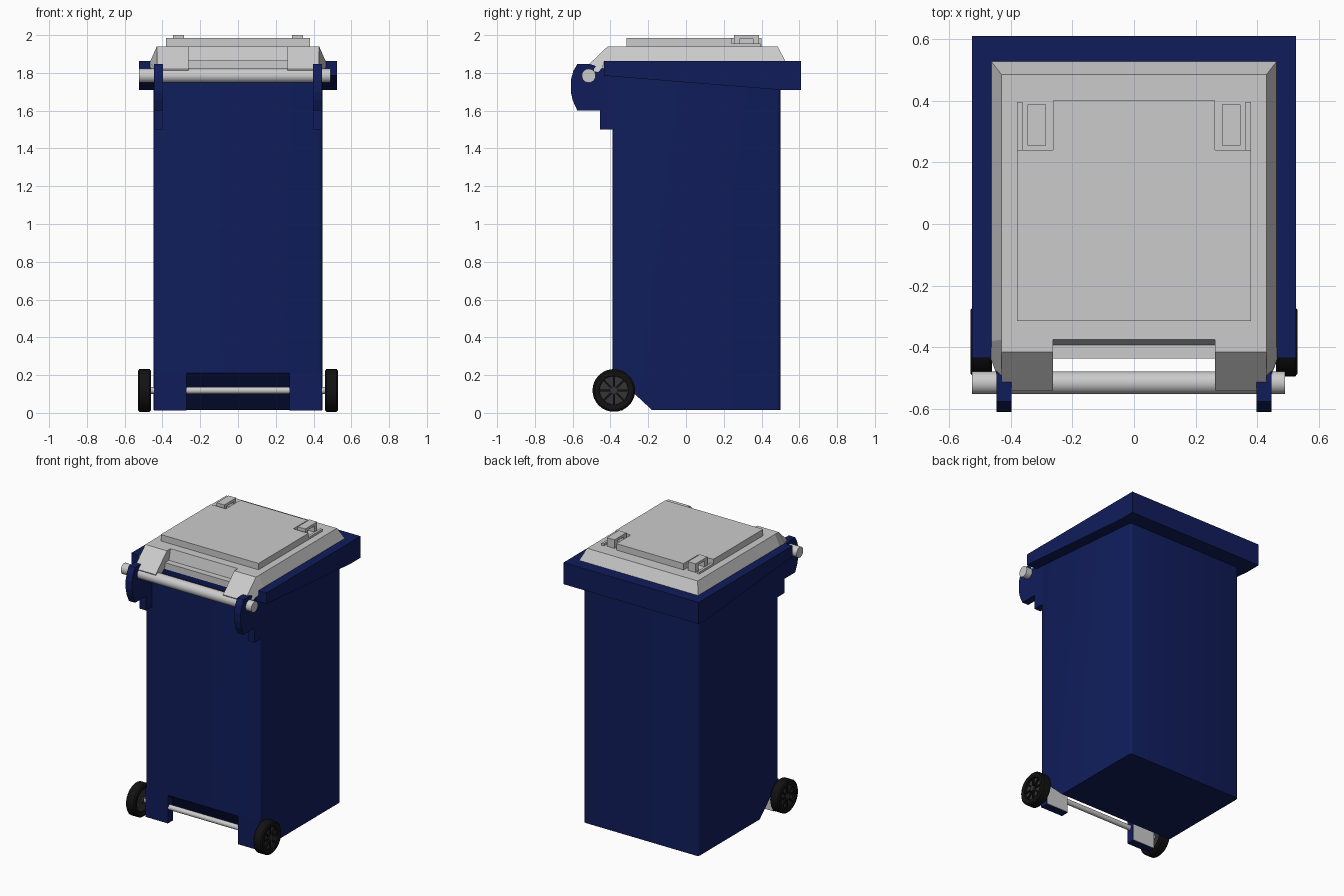
import bpy, bmesh, math
from mathutils import Matrix, Vector

if "Cube" in bpy.data.objects:
    bpy.data.objects.remove(bpy.data.objects["Cube"])


def material(name, rgb):
    m = bpy.data.materials.new(name)
    m.diffuse_color = (*rgb, 1)
    m.use_nodes = True
    m.node_tree.nodes["Principled BSDF"].inputs["Base Color"].default_value = m.diffuse_color
    return m


BLUE = material("navy_plastic", (0.005, 0.012, 0.105))
BLACK = material("black_rubber", (0.006, 0.006, 0.006))
DARK = material("dark_hub", (0.035, 0.035, 0.035))


def finish(name, bm, mat=None, smooth=False):
    bmesh.ops.recalc_face_normals(bm, faces=bm.faces[:])
    me = bpy.data.meshes.new(name)
    bm.to_mesh(me)
    bm.free()
    ob = bpy.data.objects.new(name, me)
    bpy.context.collection.objects.link(ob)
    if mat:
        me.materials.append(mat)
    if smooth:
        bpy.ops.object.select_all(action='DESELECT')
        bpy.context.view_layer.objects.active = ob
        ob.select_set(True)
        bpy.ops.object.shade_smooth_by_angle(angle=math.radians(35))
    return ob


def loft(loop_a, loop_b):
    """Closed solid between two loops with equal point counts."""
    bm = bmesh.new()
    a = [bm.verts.new(p) for p in loop_a]
    b = [bm.verts.new(p) for p in loop_b]
    n = len(a)
    for i in range(n):
        j = (i + 1) % n
        bm.faces.new((a[i], a[j], b[j], b[i]))
    bm.faces.new(a[::-1])
    bm.faces.new(b)
    return bm


def side_prism(pts, x0, x1):
    return loft([(x0, y, z) for y, z in pts], [(x1, y, z) for y, z in pts])


def box(x0, x1, y0, y1, z0, z1):
    return side_prism([(y0, z0), (y1, z0), (y1, z1), (y0, z1)], x0, x1)


def rod(x0, x1, y, z, r, seg=24):
    ring = [(y + r * math.cos(math.tau * i / seg), z + r * math.sin(math.tau * i / seg))
            for i in range(seg)]
    return side_prism(ring, x0, x1)


# Bin body with slanted axle pocket and softened upright corners
bm = side_prism([(-0.39, 0.21), (-0.18, 0.015), (0.50, 0.015), (0.50, 1.80), (-0.39, 1.80)],
                -0.447, 0.447)
upright = [e for e in bm.edges if abs(e.verts[0].co.z - e.verts[1].co.z) > 1]
bmesh.ops.bevel(bm, geom=upright, offset=0.018, segments=3, profile=0.5, affect='EDGES')
finish("bin_body", bm, BLUE, True)

# Overhanging rim with sloping underside
finish("rim", side_prism([(-0.435, 1.785), (0.50, 1.71), (0.61, 1.71), (0.61, 1.862),
                          (-0.435, 1.862)], -0.525, 0.525), BLUE)

# Lid: sloped tray, ledge between the hinges
finish("lid", loft([(-0.465, -0.395, 1.855), (0.465, -0.395, 1.855),
                    (0.465, 0.53, 1.855), (-0.465, 0.53, 1.855)],
                   [(-0.43, -0.375, 1.94), (0.43, -0.375, 1.94),
                    (0.43, 0.485, 1.94), (-0.43, 0.485, 1.94)]))
finish("lid_ledge", box(-0.265, 0.265, -0.436, -0.385, 1.82, 1.865))

# Raised lid panel with notched back corners
outline = [(-0.38, -0.315), (0.38, -0.315), (0.38, 0.24), (0.262, 0.24),
           (0.262, 0.40), (-0.262, 0.40), (-0.262, 0.24), (-0.38, 0.24)]
finish("lid_panel", loft([(x, y, 1.93) for x, y in outline],
                         [(x, y, 1.985) for x, y in outline]))

# Handle bar and wheel axle
finish("handle_bar", rod(-0.525, 0.49, -0.515, 1.785, 0.037), None, True)
finish("axle", rod(-0.47, 0.47, -0.37, 0.119, 0.018, 16), None, True)

bracket = [(-0.36, 1.50), (-0.455, 1.50), (-0.455, 1.60), (-0.575, 1.60), (-0.60, 1.655),
           (-0.61, 1.70), (-0.61, 1.76), (-0.597, 1.81), (-0.575, 1.847), (-0.51, 1.847),
           (-0.44, 1.825), (-0.36, 1.80)]
flap = [(-0.375, 1.94, 0.43), (-0.415, 1.94, 0.43), (-0.54, 1.82, 0.43), (-0.53, 1.79, 0.43),
        (-0.48, 1.79, 0.435), (-0.44, 1.83, 0.465), (-0.435, 1.86, 0.465), (-0.38, 1.86, 0.463)]
tyre = [(0.074, 0.50), (0.076, 0.526), (0.082, 0.53), (0.104, 0.53), (0.113, 0.522),
        (0.113, 0.468), (0.104, 0.46), (0.082, 0.46), (0.076, 0.464), (0.074, 0.50)][:-1]
WY, WZ = -0.382, 0.119

for side, s in (("left", -1), ("right", 1)):
    # Handle bracket
    finish(f"{side}_handle_bracket", side_prism(bracket, s * 0.397, s * 0.446), BLUE)

    # Lid hinge flap
    finish(f"{side}_hinge_flap", loft([(s * 0.262, y, z) for y, z, _ in flap],
                                      [(s * x, y, z) for y, z, x in flap]))

    # Leg around the axle, with a grey inner face
    finish(f"{side}_leg", side_prism([(-0.39, 0.012), (-0.335, 0.012), (-0.335, 0.17),
                                      (-0.39, 0.22)], s * 0.272, s * 0.445), BLUE)
    finish(f"{side}_leg_back", box(s * 0.275, s * 0.443, -0.335, -0.331, 0.015, 0.158))

    # Lid grip: an upturned U standing in the notch
    finish(f"{side}_grip", side_prism([(0.255, 1.935), (0.285, 1.935), (0.285, 1.982),
                                       (0.355, 1.982), (0.355, 1.935), (0.387, 1.935),
                                       (0.387, 2.0), (0.255, 2.0)], s * 0.285, s * 0.345))
    finish(f"{side}_grip_outer_wall", box(s * 0.362, s * 0.38, 0.235, 0.395, 1.93, 1.955))

    # Tyre: ring profile swept around the axle
    bm = bmesh.new()
    seg = 32
    rings = []
    for i in range(seg):
        a = math.tau * i / seg
        rings.append([bm.verts.new((s * x, WY + r * math.cos(a), WZ + r * math.sin(a)))
                      for r, x in tyre])
    n = len(tyre)
    for i in range(seg):
        p, q = rings[i], rings[(i + 1) % seg]
        for k in range(n):
            m = (k + 1) % n
            bm.faces.new((p[k], p[m], q[m], q[k]))
    finish(f"{side}_tyre", bm, BLACK, True)

    # Hub disc, cap and spokes
    finish(f"{side}_hub", rod(s * 0.472, s * 0.512, WY, WZ, 0.077, 32), DARK, True)
    finish(f"{side}_hub_cap", rod(s * 0.46, s * 0.528, WY, WZ, 0.02, 16), DARK, True)
    for i in range(8):
        bm = box(s * 0.505, s * 0.522, 0.015, 0.076, -0.005, 0.005)
        turn = Matrix.Rotation(math.tau * i / 8, 4, 'X')
        bm.transform(Matrix.Translation(Vector((0, WY, WZ))) @ turn)
        finish(f"{side}_spoke_{i + 1}", bm, BLACK)
